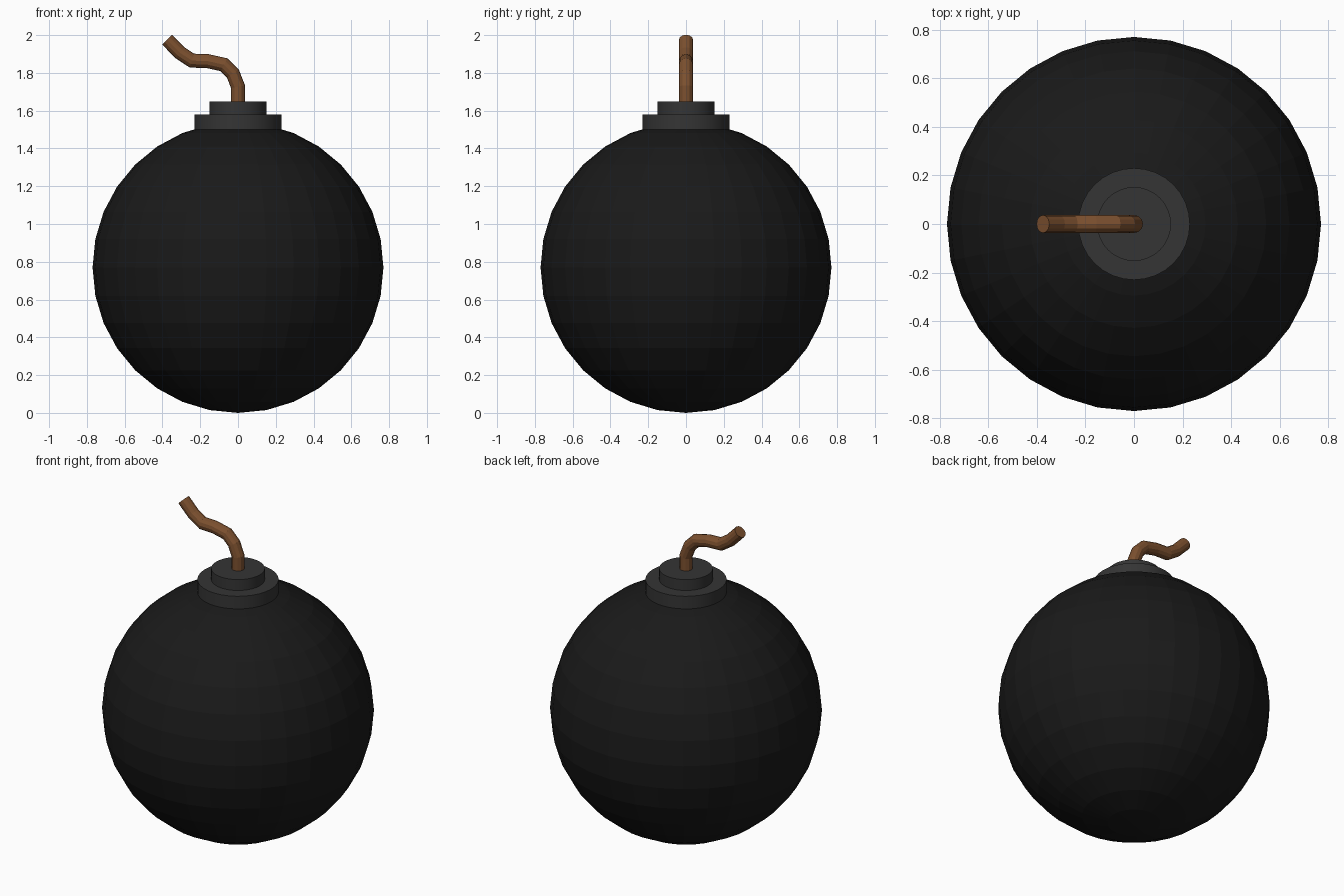
import bpy, bmesh, math
from mathutils import Vector

if "Cube" in bpy.data.objects:
    bpy.data.objects.remove(bpy.data.objects["Cube"])


def material(name, rgb):
    m = bpy.data.materials.new(name)
    m.diffuse_color = (*rgb, 1)
    m.use_nodes = True
    m.node_tree.nodes["Principled BSDF"].inputs["Base Color"].default_value = m.diffuse_color
    return m


black = material("black_iron", (0.01, 0.01, 0.01))
grey = material("dark_grey", (0.035, 0.035, 0.035))
brown = material("brown_cord", (0.2, 0.08, 0.028))

# Round body, low-poly
bpy.ops.mesh.primitive_uv_sphere_add(segments=32, ring_count=16, radius=0.77,
                                     location=(0, 0, 0.77))
body = bpy.context.object
body.name = "body"
body.data.materials.append(black)


# Stepped collar on top
def disc(name, radius, z0, z1):
    bpy.ops.mesh.primitive_cylinder_add(vertices=32, radius=radius, depth=z1 - z0,
                                        location=(0, 0, (z0 + z1) / 2))
    ob = bpy.context.object
    ob.name = name
    ob.data.materials.append(grey)
    bpy.ops.object.shade_smooth_by_angle(angle=math.radians(30))


disc("collar_base", 0.23, 1.47, 1.58)
disc("collar_neck", 0.152, 1.55, 1.648)

# Bent fuse: round section swept along a path in the xz plane
path = [Vector((x, 0, z)) for x, z in (
    (0, 1.60), (0, 1.727), (-0.027, 1.796), (-0.074, 1.843),
    (-0.159, 1.862), (-0.244, 1.865), (-0.308, 1.907), (-0.375, 1.976))]
sides, radius = 12, 0.037
bm = bmesh.new()
rings = []
for i, p in enumerate(path):
    a = (p - path[i - 1]).normalized() if i else Vector((0, 0, 1))
    b = (path[i + 1] - p).normalized() if i < len(path) - 1 else a
    t = (a + b).normalized()
    n = Vector((t.z, 0, -t.x)) / t.dot(a)
    rings.append([bm.verts.new(p + radius * (
        n * math.cos(k * math.tau / sides)
        + Vector((0, 1, 0)) * math.sin(k * math.tau / sides)))
        for k in range(sides)])
for r, s in zip(rings, rings[1:]):
    for k in range(sides):
        j = (k + 1) % sides
        bm.faces.new((r[k], r[j], s[j], s[k]))
bm.faces.new(rings[0])
bm.faces.new(rings[-1])
bmesh.ops.recalc_face_normals(bm, faces=bm.faces)
mesh = bpy.data.meshes.new("fuse")
bm.to_mesh(mesh)
bm.free()
mesh.materials.append(brown)
fuse = bpy.data.objects.new("fuse", mesh)
bpy.context.collection.objects.link(fuse)
